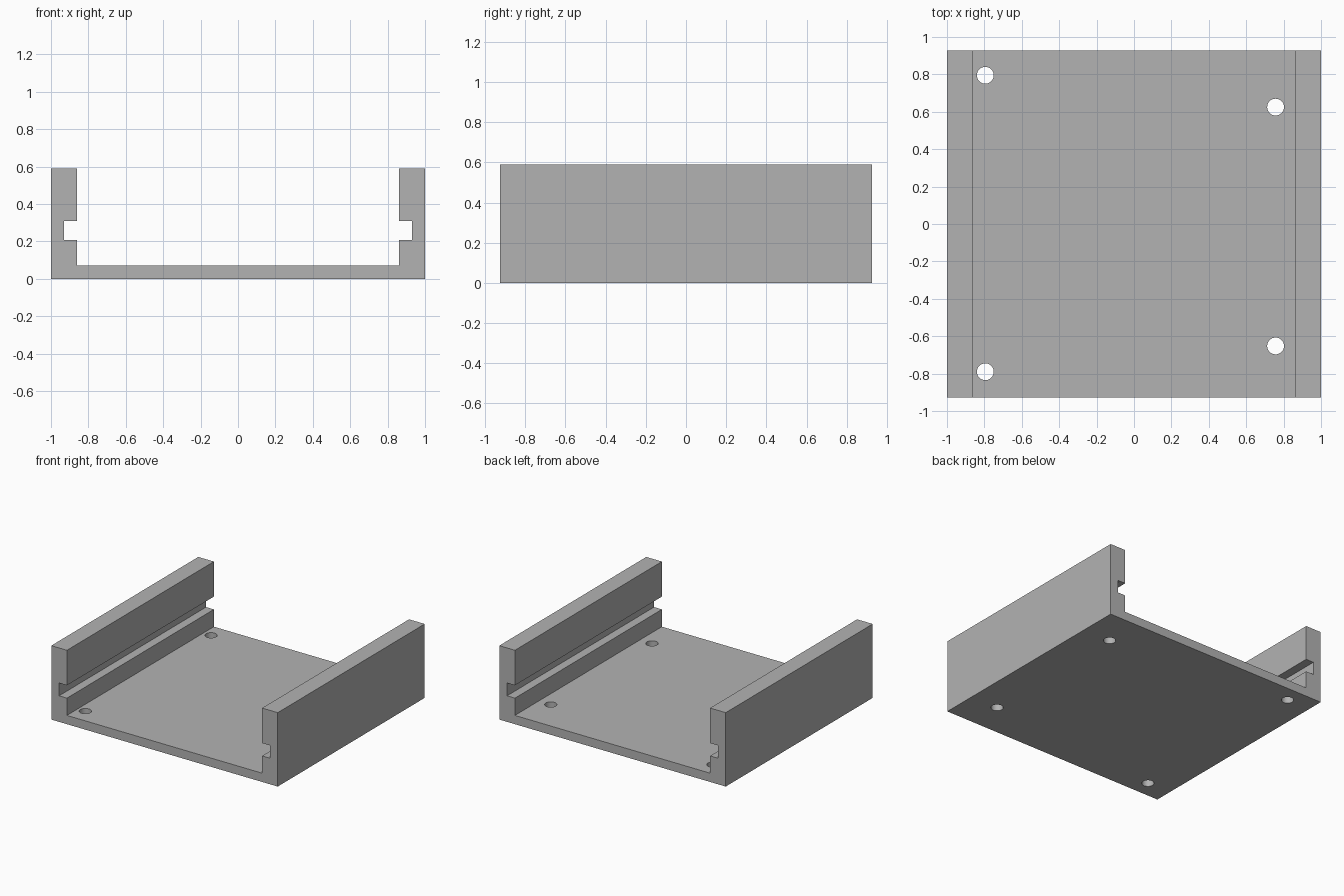
import bpy
import bmesh

cube = bpy.data.objects.get("Cube")
if cube:
    bpy.data.objects.remove(cube, do_unlink=True)

# Single plain grey
grey = bpy.data.materials.new("light_grey")
grey.use_nodes = True
colour = (0.45, 0.45, 0.45, 1)
grey.diffuse_color = colour
grey.node_tree.nodes["Principled BSDF"].inputs["Base Color"].default_value = colour

HALF_DEPTH = 0.927
HOLE_RADIUS = 0.045


def add_object(name, bm):
    bmesh.ops.recalc_face_normals(bm, faces=bm.faces)
    mesh = bpy.data.meshes.new(name)
    bm.to_mesh(mesh)
    bm.free()
    mesh.materials.append(grey)
    obj = bpy.data.objects.new(name, mesh)
    bpy.context.scene.collection.objects.link(obj)
    return obj


# Tray: mirrored channel profile with a slot in each wall, extruded along y
half = [(1, 0), (1, 0.59), (0.862, 0.59), (0.862, 0.31), (0.931, 0.31),
        (0.931, 0.208), (0.862, 0.208), (0.862, 0.07)]
profile = half + [(-x, z) for x, z in reversed(half)]
bm = bmesh.new()
face = bm.faces.new([bm.verts.new((x, -HALF_DEPTH, z)) for x, z in profile])
extruded = bmesh.ops.extrude_face_region(bm, geom=[face], use_keep_orig=True)
moved = [v for v in extruded["geom"] if isinstance(v, bmesh.types.BMVert)]
bmesh.ops.translate(bm, verts=moved, vec=(0, 2 * HALF_DEPTH, 0))
tray = add_object("slotted_tray", bm)

# Screw holes through the floor
for i, (x, y) in enumerate([(-0.795, 0.795), (-0.795, -0.79),
                            (0.757, 0.625), (0.757, -0.652)]):
    bm = bmesh.new()
    bmesh.ops.create_cone(bm, cap_ends=True, segments=32, radius1=HOLE_RADIUS,
                          radius2=HOLE_RADIUS, depth=0.3)
    bmesh.ops.translate(bm, verts=bm.verts, vec=(x, y, 0.035))
    cutter = add_object(f"hole_cutter_{i + 1}", bm)
    cutter.hide_render = True
    cutter.hide_viewport = True
    cutter.display_type = 'WIRE'
    cut = tray.modifiers.new(f"screw_hole_{i + 1}", 'BOOLEAN')
    cut.operation = 'DIFFERENCE'
    cut.solver = 'EXACT'
    cut.object = cutter

# Smooth hole walls, sharp edges elsewhere
bpy.ops.object.select_all(action='DESELECT')
bpy.context.view_layer.objects.active = tray
tray.select_set(True)
for modifier in list(tray.modifiers):
    bpy.ops.object.modifier_apply(modifier=modifier.name)
for obj in [o for o in bpy.data.objects if o.name.startswith("hole_cutter")]:
    bpy.data.objects.remove(obj, do_unlink=True)
bpy.ops.object.shade_smooth_by_angle()
